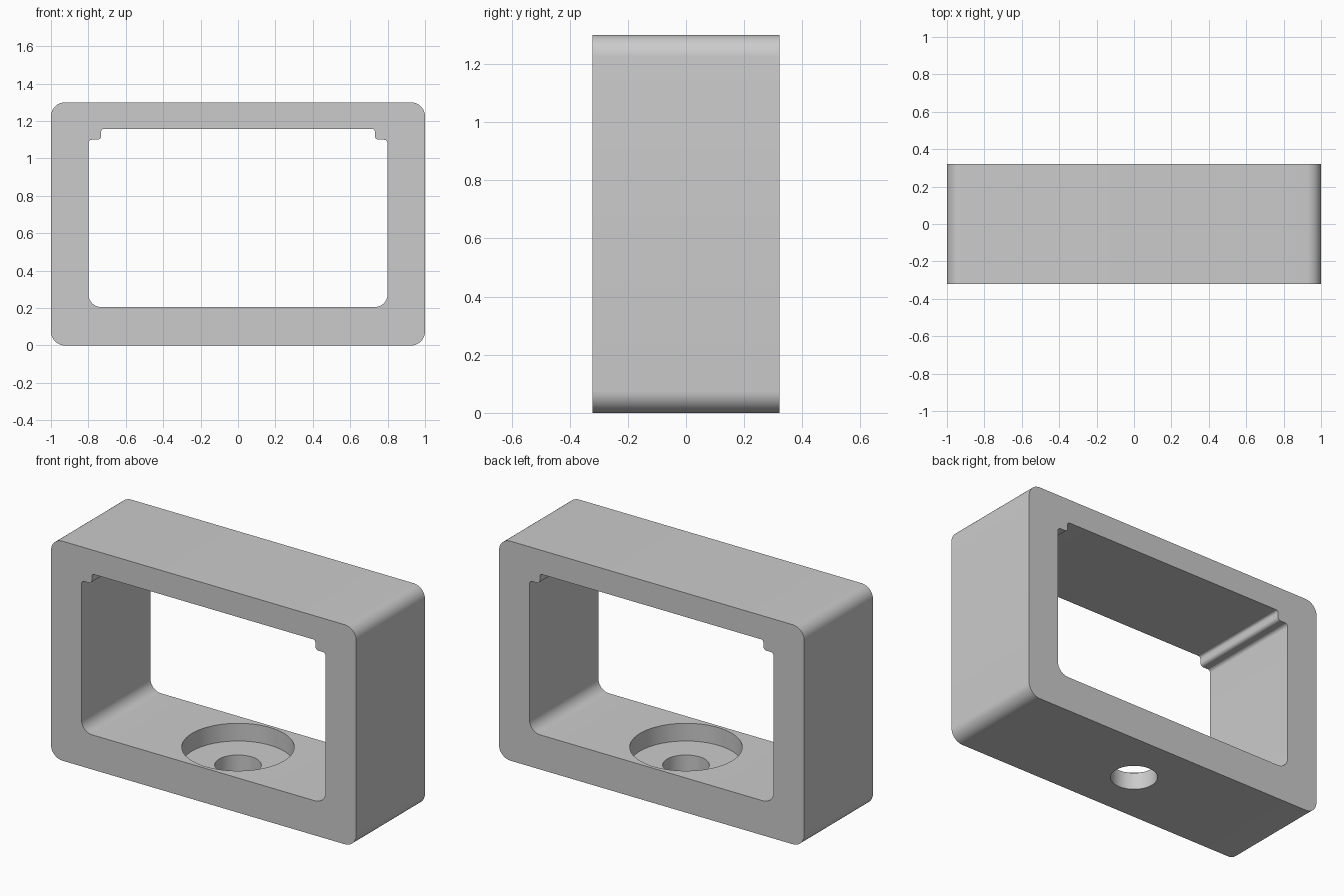
import bpy, bmesh
from math import sin, cos, pi
from mathutils import Vector

cube = bpy.data.objects.get("Cube")
if cube:
    bpy.data.objects.remove(cube, do_unlink=True)

DEPTH, HEIGHT = 0.644, 1.3

grey = bpy.data.materials.new("plain grey")
grey.use_nodes = True
grey.diffuse_color = (0.6, 0.6, 0.6, 1)
grey.node_tree.nodes["Principled BSDF"].inputs["Base Color"].default_value = (0.6, 0.6, 0.6, 1)


def rounded(corners, steps=10):
    """Replace each (x, z, radius) corner by a tangent arc."""
    points = []
    for i, (x, z, r) in enumerate(corners):
        p = Vector((x, z))
        a = (Vector(corners[i - 1][:2]) - p).normalized()
        b = (Vector(corners[(i + 1) % len(corners)][:2]) - p).normalized()
        centre = p + (a + b) * r
        for s in range(steps + 1):
            t = s / steps * pi / 2
            points.append(centre - b * r * cos(t) - a * r * sin(t))
    return points


def mirrored(half):
    """Complete a right-hand half profile across x = 0."""
    return half + [(-x, z, r) for x, z, r in reversed(half)]


def extrude(name, corners, depth):
    bm = bmesh.new()
    face = bm.faces.new([bm.verts.new((p.x, -depth / 2, p.y)) for p in rounded(corners)])
    new = bmesh.ops.extrude_face_region(bm, geom=[face])["geom"]
    bmesh.ops.translate(bm, vec=(0, depth, 0), verts=[v for v in new if isinstance(v, bmesh.types.BMVert)])
    bmesh.ops.recalc_face_normals(bm, faces=bm.faces)
    mesh = bpy.data.meshes.new(name)
    bm.to_mesh(mesh)
    bm.free()
    mesh.materials.append(grey)
    obj = bpy.data.objects.new(name, mesh)
    bpy.context.collection.objects.link(obj)
    return obj


def drill(name, radius, low, high):
    bpy.ops.mesh.primitive_cylinder_add(vertices=96, radius=radius, depth=high - low,
                                        location=(0, 0, (low + high) / 2))
    obj = bpy.context.object
    obj.name = name
    obj.data.materials.append(grey)
    return obj


# Rounded outer block
frame = extrude("frame", mirrored([(1, 0, 0.075), (1, HEIGHT, 0.075)]), DEPTH)

# Window with stepped upper corners, then the counterbored hole in the floor
window = extrude("window_cutter", mirrored([
    (0.8, 0.205, 0.07), (0.8, 1.1, 0.02), (0.732, 1.1, 0.02), (0.732, 1.158, 0.015)]), DEPTH * 2)
recess = drill("recess_cutter", 0.302, 0.1, 0.5)
hole = drill("hole_cutter", 0.125, -0.2, 0.4)

for cutter in (window, recess, hole):
    cut = frame.modifiers.new(cutter.name, "BOOLEAN")
    cut.operation = "DIFFERENCE"
    cut.solver = "EXACT"
    cut.object = cutter
    bpy.ops.object.select_all(action="DESELECT")
    frame.select_set(True)
    bpy.context.view_layer.objects.active = frame
    bpy.ops.object.modifier_apply(modifier=cut.name)
    bpy.data.objects.remove(cutter, do_unlink=True)

bpy.ops.object.shade_smooth_by_angle(angle=pi / 6)
